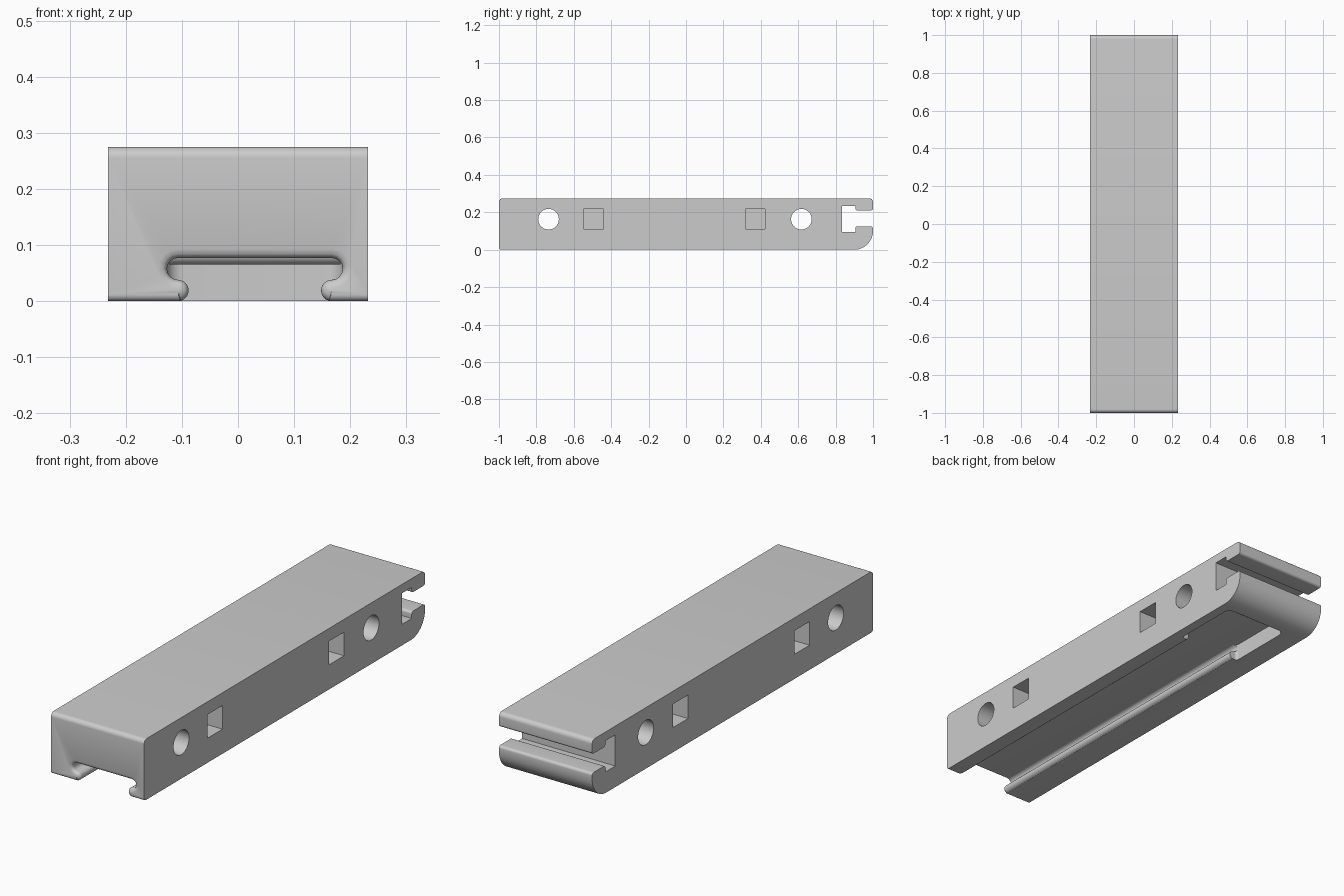
import bpy, bmesh
from math import sin, cos, pi, sqrt
from mathutils import Vector

cube = bpy.data.objects.get("Cube")
if cube:
    bpy.data.objects.remove(cube)

HALF_W, HEIGHT = 0.232, 0.275
SLOT_X, CEILING = 0.03, 0.077

grey = bpy.data.materials.new("plain_grey")
grey.use_nodes = True
grey.diffuse_color = (0.6, 0.6, 0.6, 1)
grey.node_tree.nodes["Principled BSDF"].inputs["Base Color"].default_value = (0.6, 0.6, 0.6, 1)


def rounded(corners, steps=8):
    """Turn (u, v, radius) corners into a filleted outline."""
    out = []
    for i, (u, v, r) in enumerate(corners):
        p = Vector((u, v))
        if r == 0:
            out.append(p)
            continue
        a = (Vector(corners[i - 1][:2]) - p).normalized()
        b = (Vector(corners[(i + 1) % len(corners)][:2]) - p).normalized()
        centre = p + (a + b) * r
        for k in range(steps + 1):
            t = k / steps * pi / 2
            out.append(centre - b * r * cos(t) - a * r * sin(t))
    return out


def loft(name, rings):
    """Skin matching closed rings and cap both ends."""
    bm = bmesh.new()
    loops = [[bm.verts.new(co) for co in ring] for ring in rings]
    n = len(loops[0])
    for a, b in zip(loops, loops[1:]):
        for i in range(n):
            j = (i + 1) % n
            bm.faces.new((a[i], a[j], b[j], b[i]))
    bm.faces.new(loops[0])
    bm.faces.new(loops[-1])
    bmesh.ops.recalc_face_normals(bm, faces=bm.faces[:])
    mesh = bpy.data.meshes.new(name)
    bm.to_mesh(mesh)
    bm.free()
    mesh.materials.append(grey)
    obj = bpy.data.objects.new(name, mesh)
    bpy.context.collection.objects.link(obj)
    return obj


def along_x(name, outline, x0, x1):
    return loft(name, [[(x, u, v) for u, v in outline] for x in (x0, x1)])


def circle(y, z, r, n=40):
    return [(y + r * cos(2 * pi * i / n), z + r * sin(2 * pi * i / n)) for i in range(n)]


def slot_section(y, grow):
    """Undercut slot: convex lips below, concave channels above."""
    half = [(0.132, -0.03)]
    for k in range(9):
        t = (-75 + k * 165 / 8) * pi / 180
        r = 0.019 - grow
        half.append((0.137 - r * cos(t), 0.019 + r * sin(t)))
    for k in range(9):
        t = -pi / 2 + k * pi / 8
        r = 0.0195 + grow
        half.append((0.137 + r * cos(t), 0.0575 + r * sin(t)))
    ring = half + [(-h, z) for h, z in reversed(half)]
    return [(SLOT_X + h, y, z) for h, z in ring]


# Body: side profile with the T-shaped cross channel at the back
profile = [(-1, 0, 0.012), (1, 0, 0.1), (1, 0.125, 0.012), (0.905, 0.125, 0.012),
           (0.905, 0.095, 0), (0.835, 0.095, 0), (0.835, 0.235, 0), (0.905, 0.235, 0),
           (0.905, 0.21, 0.012), (1, 0.21, 0.012), (1, HEIGHT, 0.02), (-1, HEIGHT, 0.02)]
body = along_x("body", rounded(profile), -HALF_W, HALF_W)

cutters = []

# Underside slot with a flared mouth at the front
flare = 0.016
rings = [slot_section(-1.02, flare)]
for k in range(7):
    d = flare * k / 6
    rings.append(slot_section(-1 + d, flare - sqrt(flare ** 2 - (flare - d) ** 2)))
rings.append(slot_section(0.75, 0))
cutters.append(loft("slot_cutter", rings))

# Wide entry pocket where the lips stop
x0, x1 = SLOT_X - 0.157, SLOT_X + 0.157
pocket = rounded([(x0, 0.55, 0.012), (x1, 0.55, 0.012), (x1, 0.87, 0.03), (x0, 0.87, 0.03)])
cutters.append(loft("pocket_cutter", [[(u, v, z) for u, v in pocket] for z in (-0.05, CEILING - 0.0005)]))

# Round through holes
for y in (-0.735, 0.617):
    cutters.append(along_x("hole_cutter", circle(y, 0.163, 0.055), -0.3, 0.3))

# Square blind sockets on both sides
for y in (-0.495, 0.37):
    s = 0.053
    square = [(y - s, 0.164 - s), (y + s, 0.164 - s), (y + s, 0.164 + s), (y - s, 0.164 + s)]
    for side in (-1, 1):
        cutters.append(along_x("socket_cutter", square, side * 0.12, side * 0.3))

bpy.context.view_layer.objects.active = body
for cutter in cutters:
    mod = body.modifiers.new("cut", "BOOLEAN")
    mod.operation, mod.solver, mod.object = "DIFFERENCE", "EXACT", cutter
    bpy.ops.object.modifier_apply(modifier=mod.name)
    bpy.data.objects.remove(cutter)

# Detent ridge across the slot ceiling
ridge = along_x("detent_ridge", circle(0.79, 0.085, 0.02, 32), x0 + 0.004, x1 - 0.004)

bpy.ops.object.select_all(action="DESELECT")
for obj in (body, ridge):
    obj.select_set(True)
bpy.ops.object.shade_smooth_by_angle(angle=pi / 6)
